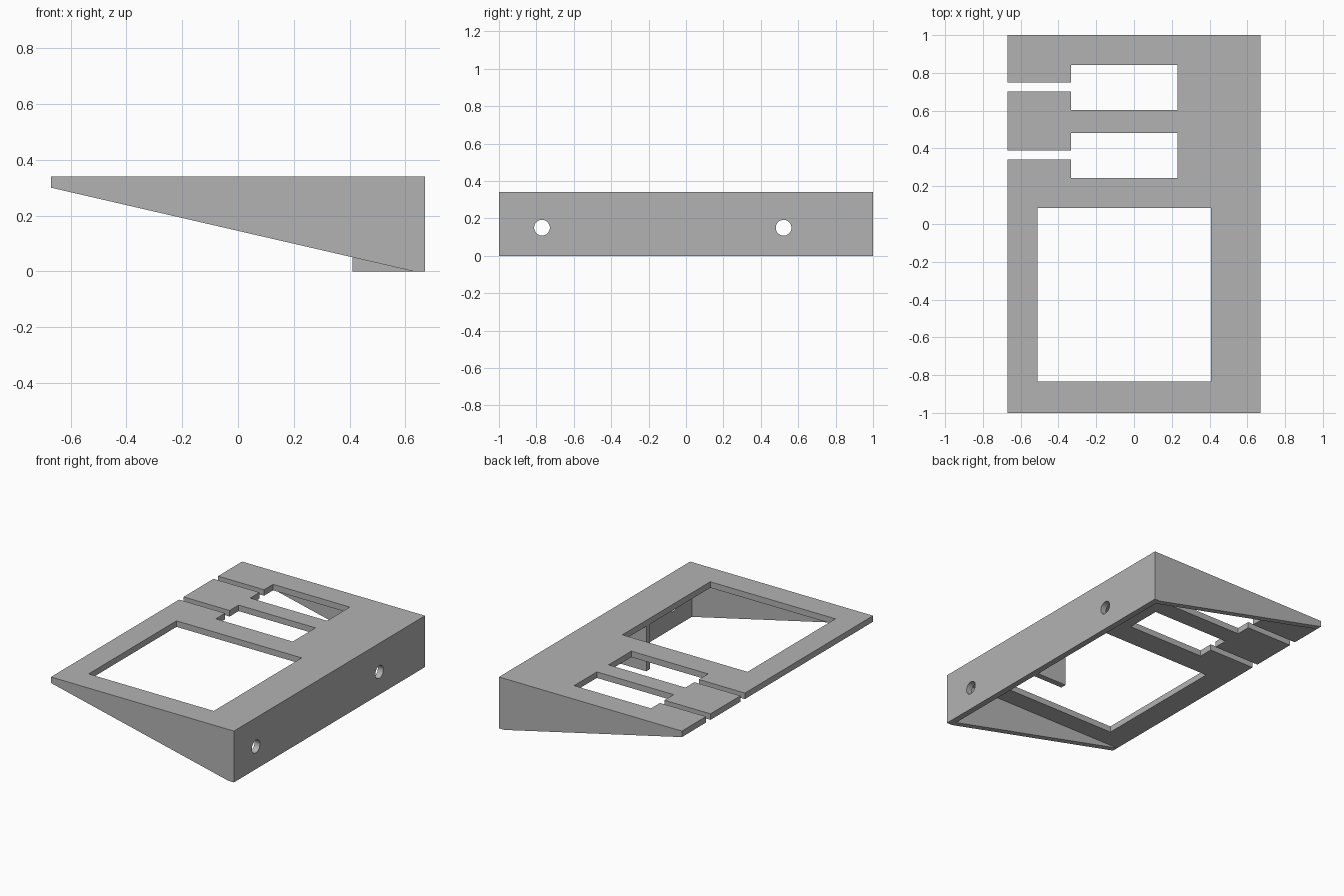
import bpy, bmesh
from mathutils import Vector, Matrix

cube = bpy.data.objects.get("Cube")
if cube:
    bpy.data.objects.remove(cube, do_unlink=True)

X, Y, H, T = 0.67, 1.0, 0.34, 0.04   # half width, half length, height, wall thickness
UNDER = H - T                        # underside of the deck

grey = bpy.data.materials.new("plain grey")
grey.use_nodes = True
grey.diffuse_color = (0.45, 0.45, 0.45, 1)
grey.node_tree.nodes["Principled BSDF"].inputs["Base Color"].default_value = grey.diffuse_color


def finish(name, bm):
    bmesh.ops.recalc_face_normals(bm, faces=bm.faces)
    mesh = bpy.data.meshes.new(name)
    bm.to_mesh(mesh)
    bm.free()
    obj = bpy.data.objects.new(name, mesh)
    mesh.materials.append(grey)
    bpy.context.collection.objects.link(obj)
    return obj


def prism(name, profile, y0, y1):
    """Extrude an (x, z) profile along y."""
    bm = bmesh.new()
    face = bm.faces.new([bm.verts.new((x, y0, z)) for x, z in profile])
    new = bmesh.ops.extrude_face_region(bm, geom=[face])["geom"]
    verts = [v for v in new if isinstance(v, bmesh.types.BMVert)]
    bmesh.ops.translate(bm, verts=verts, vec=Vector((0, y1 - y0, 0)))
    return finish(name, bm)


def box(name, x0, x1, y0, y1, z0, z1):
    return prism(name, [(x0, z0), (x1, z0), (x1, z1), (x0, z1)], y0, y1)


def cut(target, cutter):
    """Subtract the cutter and discard it."""
    cutter.hide_render = True
    mod = target.modifiers.new("cut", 'BOOLEAN')
    mod.operation, mod.solver, mod.object = 'DIFFERENCE', 'EXACT', cutter
    bpy.context.view_layer.objects.active = target
    bpy.ops.object.modifier_apply(modifier=mod.name)
    bpy.data.objects.remove(cutter, do_unlink=True)


# Deck with one large window and two small windows open to the thin edge
deck = box("deck", -X, X, -Y, Y, UNDER, H)
cut(deck, box("large_window", -0.51, 0.407, -0.835, 0.085, 0.2, 0.5))
for y in (0.363, 0.723):
    c = prism("small_window", [(-0.333, 0.2), (0.23, 0.2), (0.23, 0.5), (-0.333, 0.5)],
              y - 0.119, y + 0.119)
    cut(deck, c)
    cut(deck, box("cable_slot", -0.8, -0.32, y - 0.022, y + 0.025, 0.2, 0.5))

# Tapered side walls
wedge = [(-X, UNDER), (X - T, 0), (X - T, UNDER)]
prism("front_wall", wedge, -Y, T - Y)
prism("back_wall", wedge, Y - T, Y)

# Tall wall with two round holes
tall_wall = box("tall_wall", X - T, X, -Y, Y, 0, UNDER)
for y in (-0.77, 0.522):
    bm = bmesh.new()
    bmesh.ops.create_cone(bm, cap_ends=True, segments=40, radius1=0.042, radius2=0.042, depth=0.3,
                          matrix=Matrix.Translation((X, y, 0.15)) @ Matrix.Rotation(1.5707963, 4, 'Y'))
    cut(tall_wall, finish("hole_cutter", bm))
bpy.ops.object.select_all(action='DESELECT')
tall_wall.select_set(True)
bpy.context.view_layer.objects.active = tall_wall
bpy.ops.object.shade_smooth_by_angle()

# Inner rib bracing the tall wall
box("inner_rib", 0.41, X - T, -0.21, -0.17, 0, UNDER)
